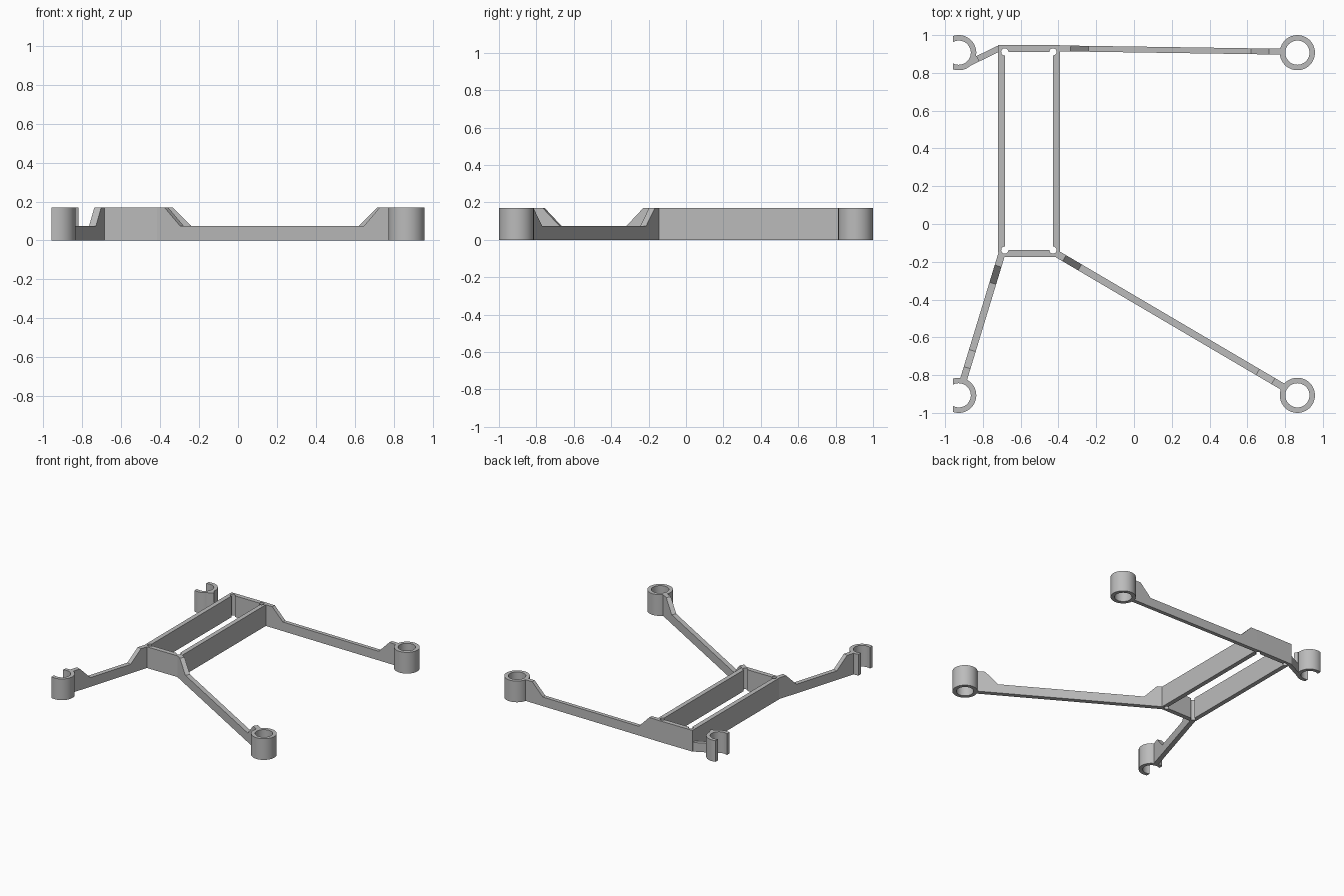
import bpy
import bmesh
import math
from mathutils import Vector

HIGH, LOW = 0.17, 0.073      # full and slim heights
OUTER, INNER = 0.093, 0.064  # ring radii
RAMP = 0.095                 # length of each sloped step

cube = bpy.data.objects.get("Cube")
if cube:
    bpy.data.objects.remove(cube, do_unlink=True)

grey = bpy.data.materials.new("plain grey")
grey.use_nodes = True
COLOUR = (0.5, 0.5, 0.5, 1)
grey.diffuse_color = COLOUR
grey.node_tree.nodes["Principled BSDF"].inputs["Base Color"].default_value = COLOUR


def finish(name, bm, smooth=False):
    """Turn a bmesh into a grey object."""
    bmesh.ops.recalc_face_normals(bm, faces=bm.faces)
    mesh = bpy.data.meshes.new(name)
    bm.to_mesh(mesh)
    bm.free()
    mesh.materials.append(grey)
    obj = bpy.data.objects.new(name, mesh)
    bpy.context.collection.objects.link(obj)
    if smooth:
        bpy.ops.object.select_all(action="DESELECT")
        obj.select_set(True)
        bpy.context.view_layer.objects.active = obj
        bpy.ops.object.shade_smooth_by_angle(angle=math.radians(30))
    return obj


def extrude(bm, offset):
    """Extrude every face of a flat sheet into a solid."""
    result = bmesh.ops.extrude_face_region(bm, geom=bm.faces[:], use_keep_orig=True)
    verts = [g for g in result["geom"] if isinstance(g, bmesh.types.BMVert)]
    bmesh.ops.translate(bm, verts=verts, vec=offset)


def prism(name, outline, offset):
    bm = bmesh.new()
    bm.faces.new([bm.verts.new(p) for p in outline])
    extrude(bm, offset)
    return finish(name, bm)


def ring(name, x, y, cut=None):
    """Upright tube; cut is the distance left of centre where it is sliced off."""
    bm = bmesh.new()
    steps = 64
    rows = []
    for radius in (OUTER, INNER):
        half = math.acos(-cut / radius) if cut else math.pi
        angles = [half * (2 * i / steps - 1) for i in range(steps + 1)]
        rows.append([bm.verts.new((x + radius * math.cos(a), y + radius * math.sin(a), 0))
                     for a in angles])
    out, inn = rows
    for i in range(steps):
        bm.faces.new((out[i], out[i + 1], inn[i + 1], inn[i]))
    bmesh.ops.remove_doubles(bm, verts=bm.verts, dist=1e-5)
    extrude(bm, (0, 0, HIGH))
    return finish(name, bm, smooth=True)


def arm(name, start, end, width, profile):
    """Bar from start to end whose top follows (distance, height) points."""
    start, end = Vector((*start, 0)), Vector((*end, 0))
    along = (end - start).normalized()
    side = Vector((-along.y, along.x, 0)) * width
    length = (end - start).length
    points = [(0, 0)] + profile + [(length, HIGH), (length, 0)]
    outline = [start - side / 2 + along * d + Vector((0, 0, z)) for d, z in points]
    return prism(name, outline, side)


def ramped_arm(name, start, centre, width, down, up):
    """Arm that dips after the frame and rises again before its ring."""
    start_v, centre_v = Vector(start), Vector(centre)
    end = centre_v - (centre_v - start_v).normalized() * (OUTER - 0.012)
    arm(name, start, end, width,
        [(0, HIGH), (down, HIGH), (down + RAMP, LOW), (up, LOW), (up + RAMP, HIGH)])


def cut_out(target, cutter):
    mod = target.modifiers.new("opening", "BOOLEAN")
    mod.operation = "DIFFERENCE"
    mod.solver = "EXACT"
    mod.object = cutter
    cutter.hide_render = True
    cutter.hide_viewport = True
    cutter.display_type = "WIRE"


# Rectangular frame with chamfered front corners
frame = prism("frame", [(-0.72, 0.947, 0), (-0.393, 0.947, 0), (-0.393, -0.15, 0),
                        (-0.41, -0.175, 0), (-0.70, -0.175, 0), (-0.72, -0.15, 0)],
              (0, 0, HIGH))

# Opening and round corner reliefs
x0, x1, y0, y1 = -0.684, -0.429, -0.138, 0.911
opening = prism("opening_cutter", [(x0, y0, -0.1), (x1, y0, -0.1), (x1, y1, -0.1), (x0, y1, -0.1)],
                (0, 0, 0.5))
cut_out(frame, opening)
for x in (x0, x1):
    for y in (y0, y1):
        circle = [(x + 0.019 * math.cos(i * math.tau / 24),
                   y + 0.019 * math.sin(i * math.tau / 24), -0.1) for i in range(24)]
        cut_out(frame, prism("corner_relief_cutter", circle, (0, 0, 0.5)))

# Rings: closed on the left side, sliced open on the right side
RX, OX, RY = 0.865, -0.928, 0.907
for label, y in (("front", -RY), ("back", RY)):
    ring(label + "_left_ring", RX, y)
    ring(label + "_right_ring", OX, y, cut=0.031)

# Long arms
ramped_arm("front_left_arm", (-0.41, -0.157), (RX, -RY), 0.037, 0.048, 1.236)
ramped_arm("back_left_arm", (-0.41, 0.93), (RX, 0.911), 0.031, 0.075, 1.03)
ramped_arm("front_right_arm", (-0.70, -0.158), (OX, -RY), 0.037, 0.068, 0.535)

# Short slim arm that rises only at its ring
arm("back_right_arm", (-0.715, 0.93), (-0.872, 0.852), 0.032,
    [(0, LOW), (0.123, LOW), (0.123, HIGH)])
